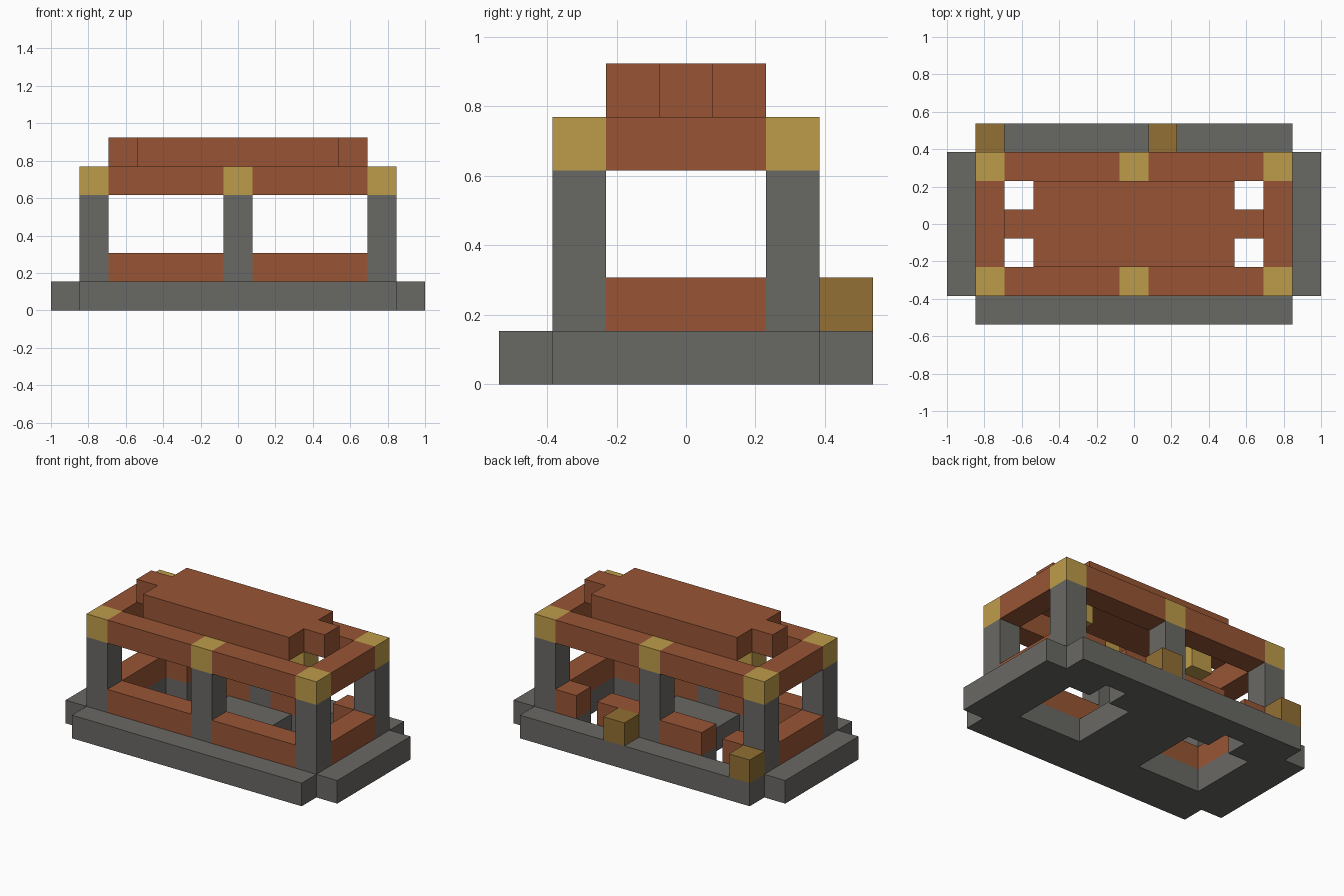
import bpy
import bmesh
from mathutils import Vector

cube = bpy.data.objects.get("Cube")
if cube:
    bpy.data.objects.remove(cube, do_unlink=True)

U = 2 / 13  # edge of one building block


def make_material(name, rgb):
    def linear(c):
        c /= 255
        return c / 12.92 if c <= 0.04045 else ((c + 0.055) / 1.055) ** 2.4
    colour = (*[linear(c) for c in rgb], 1)
    mat = bpy.data.materials.new(name)
    mat.use_nodes = True
    mat.diffuse_color = colour
    bsdf = next(n for n in mat.node_tree.nodes if n.type == 'BSDF_PRINCIPLED')
    bsdf.inputs["Base Color"].default_value = colour
    bsdf.inputs["Roughness"].default_value = 0.9
    return mat


stone = make_material("grey stone", (105, 104, 100))
brick = make_material("red brown brick", (152, 85, 53))
gold = make_material("pale gold", (190, 156, 74))
bronze = make_material("dark gold", (146, 112, 51))


def block(x0, x1, y0, y1, z0, z1):
    """Set of grid cells, both ends included."""
    return {(x, y, z) for x in range(x0, x1 + 1)
            for y in range(y0, y1 + 1) for z in range(z0, z1 + 1)}


def build(name, cells, mat):
    """Skin the outside of a set of cells as one closed mesh."""
    bm = bmesh.new()
    for cell in cells:
        centre = Vector(cell) + Vector((0, 0, 0.5))
        for axis in range(3):
            for sign in (-1, 1):
                n, a, b = Vector(), Vector(), Vector()
                n[axis] = sign
                a[(axis + 1) % 3] = 0.5
                b[(axis + 2) % 3] = 0.5 * sign
                if tuple(int(c) for c in Vector(cell) + n) in cells:
                    continue
                mid = centre + n / 2
                bm.faces.new([bm.verts.new((mid + s * a + t * b) * U)
                              for s, t in ((-1, -1), (1, -1), (1, 1), (-1, 1))])
    bmesh.ops.remove_doubles(bm, verts=bm.verts, dist=1e-4)
    mesh = bpy.data.meshes.new(name)
    bm.to_mesh(mesh)
    bm.free()
    mesh.materials.append(mat)
    obj = bpy.data.objects.new(name, mesh)
    bpy.context.collection.objects.link(obj)


# Stepped base with two floor openings that reach into the back doorways
base = block(-5, 5, -3, 3, 0, 0) | block(-6, 6, -2, 2, 0, 0)
for s in (-1, 1):
    base -= block(3 * s - 1, 3 * s + 1, -1, 1, 0, 0) | block(3 * s, 3 * s, 2, 2, 0, 0)
build("base", base, stone)

# Posts with gold caps
for row, y in (("front", -2), ("back", 2)):
    for side, x in (("right", -5), ("middle", 0), ("left", 5)):
        build(f"{row}_{side}_post", block(x, x, y, y, 1, 3), stone)
        build(f"{row}_{side}_cap", block(x, x, y, y, 4, 4), gold)

for side, s in (("right", -1), ("left", 1)):
    lo, hi = sorted((s, 4 * s))
    # Low walls, the back one split by a doorway
    build(f"front_{side}_low_wall", block(lo, hi, -2, -2, 1, 1), brick)
    build(f"{side}_low_wall", block(5 * s, 5 * s, -1, 1, 1, 1), brick)
    lo2, hi2 = sorted((s, 2 * s))
    build(f"back_{side}_inner_wall", block(lo2, hi2, 2, 2, 1, 1), brick)
    build(f"back_{side}_outer_wall", block(4 * s, 4 * s, 2, 2, 1, 1), brick)
    # Top beams between the caps
    for row, y in (("front", -2), ("back", 2)):
        build(f"{row}_{side}_beam", block(lo, hi, y, y, 4, 4), brick)
    build(f"{side}_beam", block(5 * s, 5 * s, -1, 1, 4, 4), brick)
    # Lantern hanging under the roof
    build(f"{side}_lantern", block(3 * s, 3 * s, 0, 0, 4, 4), gold)

# Roof slab with notched corners
build("roof", block(-3, 3, -1, 1, 5, 5) | block(-4, 4, 0, 0, 5, 5), brick)

# Crates on the back ledge
build("corner_crate", block(-5, -5, 3, 3, 1, 1), bronze)
build("middle_crate", block(1, 1, 3, 3, 1, 1), bronze)
